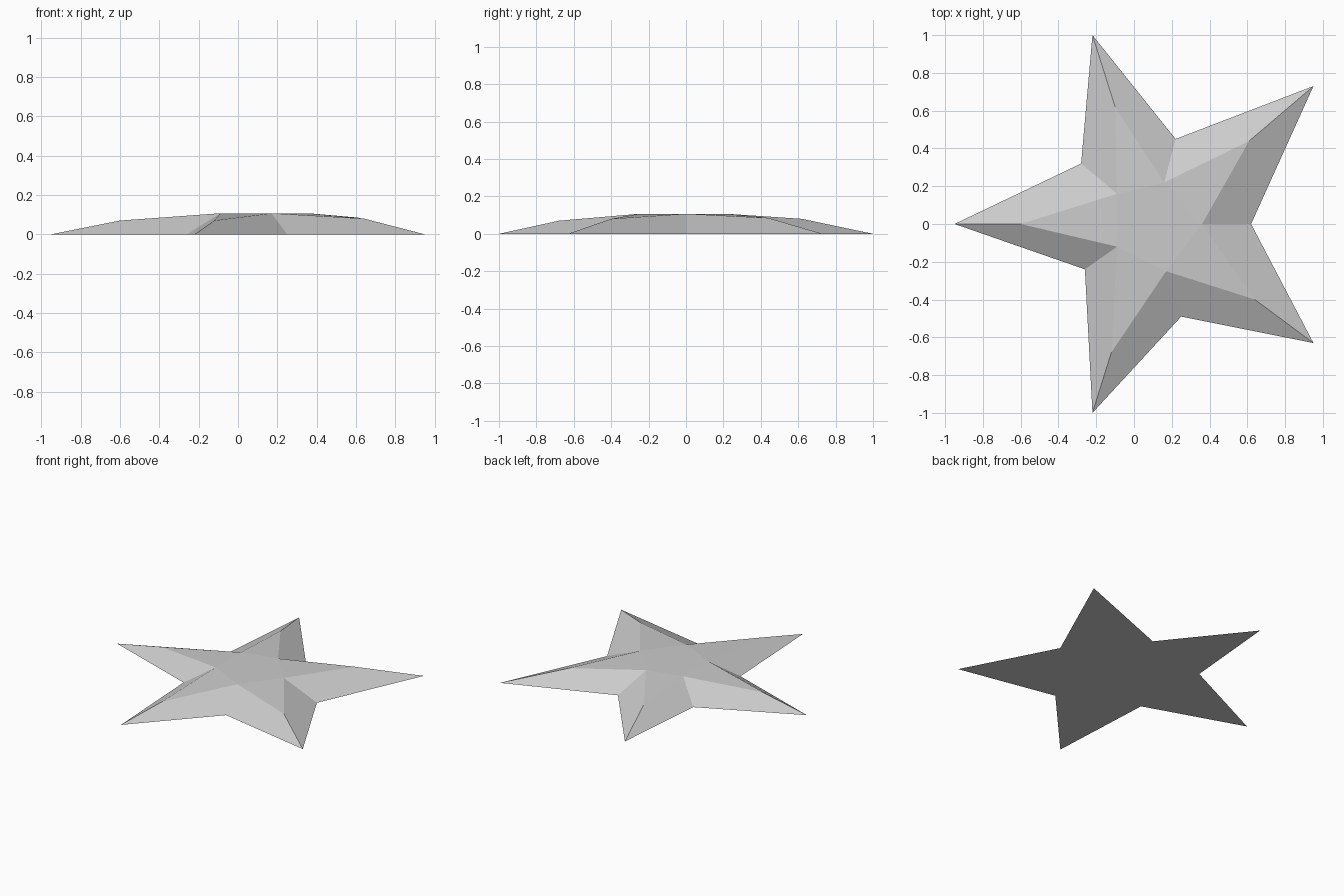
import bpy, bmesh

cube = bpy.data.objects.get("Cube")
if cube:
    bpy.data.objects.remove(cube, do_unlink=True)

TOP = 0.107

# Each arm, counter-clockwise: tip, ridge shoulder, outer notch after it, inner notch after it
ARMS = [
    ((-0.95, 0.0), (-0.60, 0.0, 0.07), (-0.26, -0.24), (-0.09, -0.12)),
    ((-0.22, -1.0), (-0.12, -0.68, 0.07), (0.25, -0.49), (0.17, -0.25)),
    ((0.95, -0.63), (0.64, -0.40, 0.08), (0.62, 0.0), (0.36, 0.0)),
    ((0.95, 0.73), (0.61, 0.44, 0.085), (0.22, 0.45), (0.16, 0.22)),
    ((-0.22, 1.0), (-0.10, 0.62, 0.08), (-0.28, 0.32), (-0.09, 0.16)),
]

# Single grey material
grey = bpy.data.materials.new("plain grey")
grey.use_nodes = True
colour = (0.6, 0.6, 0.6, 1.0)
grey.diffuse_color = colour
grey.node_tree.nodes["Principled BSDF"].inputs["Base Color"].default_value = colour

bm = bmesh.new()
tips = [bm.verts.new((*a[0], 0)) for a in ARMS]
ridges = [bm.verts.new(a[1]) for a in ARMS]
notches = [bm.verts.new((*a[2], 0)) for a in ARMS]
inner = [bm.verts.new((*a[3], TOP)) for a in ARMS]

# Two sloping flanks and a flat wedge for each arm
for i in range(len(ARMS)):
    tip, ridge = tips[i], ridges[i]
    bm.faces.new((tip, notches[i], inner[i], ridge))
    bm.faces.new((tip, ridge, inner[i - 1], notches[i - 1]))
    bm.faces.new((ridge, inner[i], inner[i - 1]))

# Flat centre and underside
bm.faces.new(inner)
outline = [v for pair in zip(tips, notches) for v in pair]
bm.faces.new(outline[::-1])
bmesh.ops.recalc_face_normals(bm, faces=bm.faces)

mesh = bpy.data.meshes.new("star_body")
bm.to_mesh(mesh)
bm.free()
mesh.materials.append(grey)
star = bpy.data.objects.new("star_body", mesh)
bpy.context.collection.objects.link(star)
